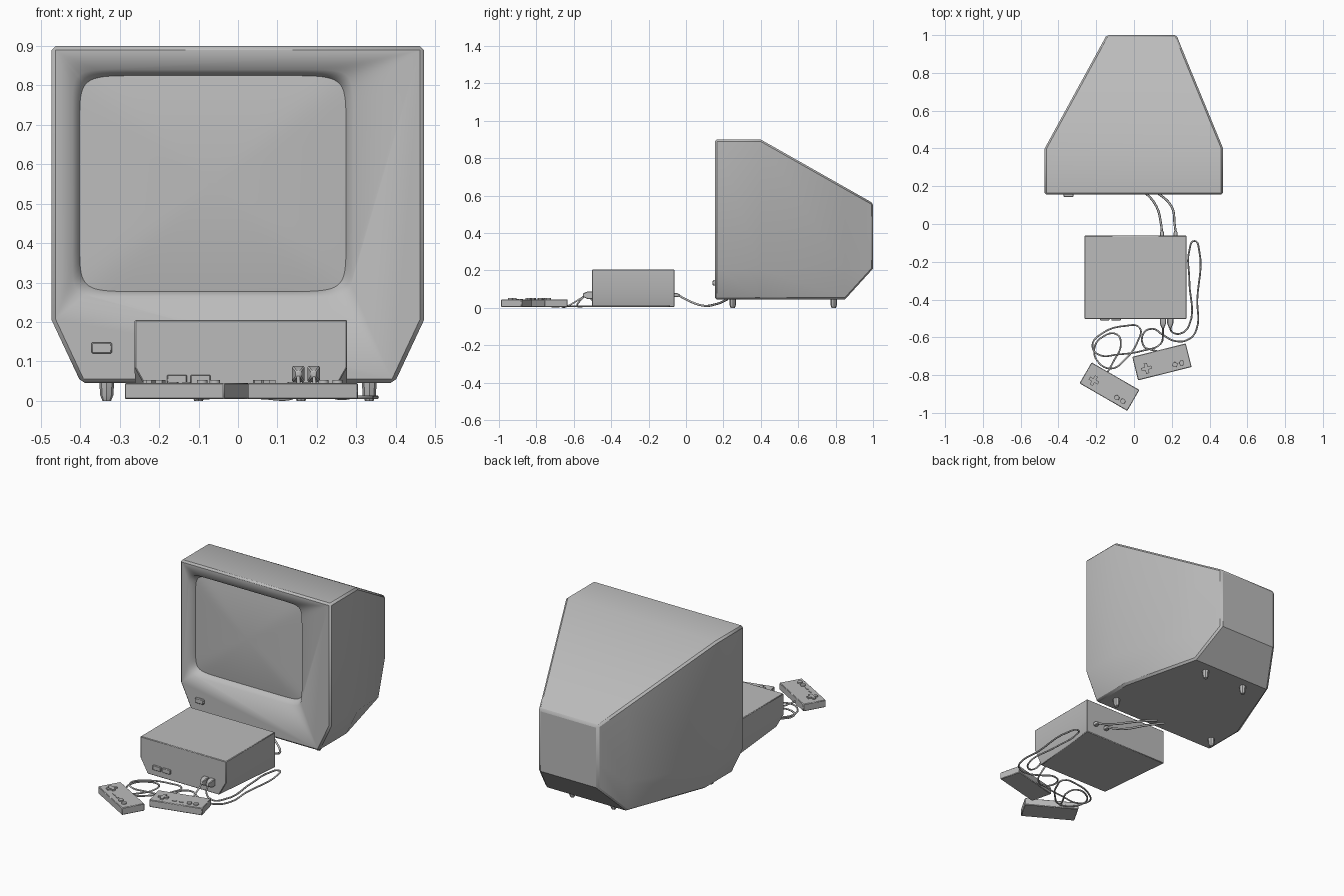
import bpy, bmesh, math
from mathutils import Matrix, Vector

if "Cube" in bpy.data.objects:
    bpy.data.objects.remove(bpy.data.objects["Cube"])

grey = bpy.data.materials.new("plain_grey")
grey.diffuse_color = (0.5, 0.5, 0.5, 1)
grey.use_nodes = True
grey.node_tree.nodes["Principled BSDF"].inputs["Base Color"].default_value = grey.diffuse_color


def finish(name, bm, bevel=0, angle=35):
    """Turn a bmesh into a named, coloured, smooth-by-angle object."""
    bmesh.ops.recalc_face_normals(bm, faces=bm.faces)
    me = bpy.data.meshes.new(name)
    bm.to_mesh(me)
    bm.free()
    me.materials.append(grey)
    ob = bpy.data.objects.new(name, me)
    bpy.context.collection.objects.link(ob)
    bpy.ops.object.select_all(action='DESELECT')
    ob.select_set(True)
    bpy.context.view_layer.objects.active = ob
    bpy.ops.object.shade_smooth_by_angle(angle=math.radians(angle))
    if bevel:
        m = ob.modifiers.new("bevel", 'BEVEL')
        m.width, m.segments = bevel, 1
        m.limit_method, m.angle_limit = 'ANGLE', math.radians(50)
    return ob


def loft(rings):
    """Closed solid through rings with equal point counts."""
    bm = bmesh.new()
    vs = [[bm.verts.new(p) for p in r] for r in rings]
    n = len(rings[0])
    for a, b in zip(vs, vs[1:]):
        for i in range(n):
            j = (i + 1) % n
            bm.faces.new((a[i], a[j], b[j], b[i]))
    bm.faces.new(vs[0])
    bm.faces.new(vs[-1])
    return bm


def box(bm, lo, hi):
    size = [b - a for a, b in zip(lo, hi)]
    mid = [(a + b) / 2 for a, b in zip(lo, hi)]
    bmesh.ops.create_cube(bm, size=1, matrix=Matrix.Translation(mid) @ Matrix.Diagonal((*size, 1)))


def squircle(cx, cz, hw, hh, y, n, count=64):
    """Rounded, slightly bowed rectangle in the xz plane."""
    pts = []
    for i in range(count):
        t = 2 * math.pi * (i + 0.5) / count
        c, s = math.cos(t), math.sin(t)
        pts.append((cx + hw * math.copysign(abs(c) ** (2 / n), c), y,
                    cz + hh * math.copysign(abs(s) ** (2 / n), s)))
    return pts


# Television body: six-sided sections (y, left, right, top, mid, bottom, bottom inset)
sections = [(0.155, -0.473, 0.472, 0.9, 0.205, 0.045, 0.075),
            (0.4, -0.473, 0.472, 0.9, 0.205, 0.045, 0.075),
            (0.85, -0.227, 0.286, 0.645, 0.205, 0.045, 0),
            (1.0, -0.145, 0.225, 0.56, 0.35, 0.21, 0)]
tv = finish("television_body", loft([
    [(l, y, t), (r, y, t), (r, y, m), (r - i, y, b), (l + i, y, b), (l, y, m)]
    for y, l, r, t, m, b, i in sections]), bevel=0.01)

# Recess around the screen
cutter = finish("screen_recess_cutter", loft([
    squircle(-0.064, 0.551, 0.360, 0.293, 0.145, 14),
    squircle(-0.064, 0.551, 0.356, 0.289, 0.155, 14),
    squircle(-0.064, 0.551, 0.338, 0.274, 0.195, 11)]))
cutter.hide_render = True
cutter.hide_viewport = True
cut = tv.modifiers.new("recess", 'BOOLEAN')
cut.operation, cut.object, cut.solver = 'DIFFERENCE', cutter, 'EXACT'

# Bulging picture tube
rings = [squircle(-0.064, 0.551, 0.338, 0.274, 0.2, 11)]
for k in range(9):
    s = 1 - k / 8 * 0.96
    rings.append(squircle(-0.064, 0.551, 0.338 * s, 0.274 * s,
                          0.193 - 0.02 * (1 - s * s), 11 - 6 * (1 - s)))
finish("screen", loft(rings))

# Television power button
bm = bmesh.new()
box(bm, (-0.372, 0.143, 0.12), (-0.32, 0.165, 0.148))
finish("television_button", bm, 0.003)

# Tapered feet
for name, x, y in (("front_left", -0.333, 0.25), ("front_right", 0.333, 0.25),
                   ("back_left", -0.10, 0.79), ("back_right", 0.16, 0.79)):
    bm = loft([[(x + r * math.cos(a * math.pi / 4), y + r * math.sin(a * math.pi / 4), z)
                for a in range(8)] for r, z in ((0.011, 0), (0.017, 0.015), (0.019, 0.055))])
    finish(name + "_foot", bm)

# Console: the lower sides draw in towards the front
L, R, F, B = -0.262, 0.277, -0.502, -0.062
finish("console_body", loft([
    [(L + i, F, z), (R - i, F, z), (R, B, z), (L, B, z)]
    for z, i in ((0.005, 0.045), (0.085, 0), (0.205, 0))]), bevel=0.003)

# Console front buttons
for i, x in enumerate((-0.18, -0.12)):
    bm = bmesh.new()
    box(bm, (x, -0.51, 0.04), (x + 0.05, -0.495, 0.066))
    finish(f"console_button_{i + 1}", bm, 0.002)


def plug(name, x, y, z, direction, length=0.05, half=0.016, tall=0.02):
    """Plug body that narrows to the cable."""
    bm = loft([[(x + sx * half * s, y + direction * length * t, z + sz * tall * s)
                for sx, sz in ((-1, -1), (1, -1), (1, 1), (-1, 1))]
               for t, s in ((-0.1, 1), (0.5, 1), (1, 0.4))])
    finish(name, bm, 0.003)


def cable(name, pts, radius=0.0048):
    """Round cable through points."""
    cu = bpy.data.curves.new(name, 'CURVE')
    cu.dimensions = '3D'
    cu.bevel_depth, cu.bevel_resolution, cu.resolution_u = radius, 1, 6
    cu.use_fill_caps = True
    sp = cu.splines.new('BEZIER')
    sp.bezier_points.add(len(pts) - 1)
    for bp, p in zip(sp.bezier_points, pts):
        bp.co = p if len(p) == 3 else (*p, 0.009)
        bp.handle_left_type = bp.handle_right_type = 'AUTO'
    cu.materials.append(grey)
    bpy.context.collection.objects.link(bpy.data.objects.new(name, cu))


# Controller plugs and cables
plug("controller_plug_1", 0.153, -0.502, 0.068, -1)
plug("controller_plug_2", 0.192, -0.502, 0.068, -1)
cable("controller_cable_1", [
    (0.153, -0.54, 0.066), (0.153, -0.58, 0.04), (0.14, -0.635), (0.05, -0.67), (-0.08, -0.69),
    (-0.19, -0.69), (-0.22, -0.64), (-0.17, -0.58), (-0.05, -0.54), (0.03, -0.55),
    (0.02, -0.62), (-0.05, -0.72), (-0.12, -0.765), (-0.19, -0.73), (-0.21, -0.66),
    (-0.17, -0.6), (-0.09, -0.585), (-0.07, -0.64), (-0.11, -0.73), (-0.14, -0.785, 0.02)])
cable("controller_cable_2", [
    (0.192, -0.54, 0.066), (0.2, -0.57, 0.035), (0.245, -0.58), (0.29, -0.54), (0.293, -0.3),
    (0.293, -0.14), (0.32, -0.09), (0.345, -0.14), (0.335, -0.4), (0.33, -0.56),
    (0.29, -0.61), (0.22, -0.62), (0.15, -0.585), (0.1, -0.555), (0.05, -0.58),
    (0.055, -0.65), (0.09, -0.665), (0.13, -0.675, 0.02)])

# Leads from the console to the television
for i, (x, mx, ex) in enumerate(((0.148, 0.12, -0.03), (0.22, 0.2, 0.02))):
    plug(f"rear_plug_{i + 1}", x, -0.062, 0.068, 1, 0.03, 0.011, 0.011)
    cable(f"rear_lead_{i + 1}", [(x, -0.04, 0.068), (x - 0.005, 0.0, 0.045), (mx, 0.09, 0.012),
                                 ((mx + ex) / 2 + 0.02, 0.16, 0.02), (ex, 0.22, 0.045)], 0.006)


def controller(name, x, y, degrees):
    """Flat pad with a cross, two round buttons and two small bars."""
    place = Matrix.Translation((x, y, 0)) @ Matrix.Rotation(math.radians(degrees), 4, 'Z')
    parts = {"body": [((-0.146, -0.064, 0.004), (0.146, 0.064, 0.045))],
             "cross": [((-0.115, -0.022, 0.04), (-0.06, -0.005, 0.053)),
                       ((-0.096, -0.041, 0.04), (-0.079, 0.014, 0.053))],
             "bars": [((-0.03, -0.036, 0.04), (-0.008, -0.028, 0.048)),
                      ((0.008, -0.036, 0.04), (0.03, -0.028, 0.048))]}
    for part, boxes in parts.items():
        bm = bmesh.new()
        for lo, hi in boxes:
            box(bm, lo, hi)
        ob = finish(f"{name}_{part}", bm, 0.003 if part == "body" else 0)
        ob.matrix_world = place
    bm = bmesh.new()
    for bx in (0.063, 0.1):
        bmesh.ops.create_cone(bm, cap_ends=True, segments=16, radius1=0.014, radius2=0.013,
                              depth=0.014, matrix=Matrix.Translation((bx, -0.031, 0.046)))
    finish(f"{name}_buttons", bm).matrix_world = place


controller("left_controller", -0.13, -0.861, -30)
controller("right_controller", 0.148, -0.73, 14)
